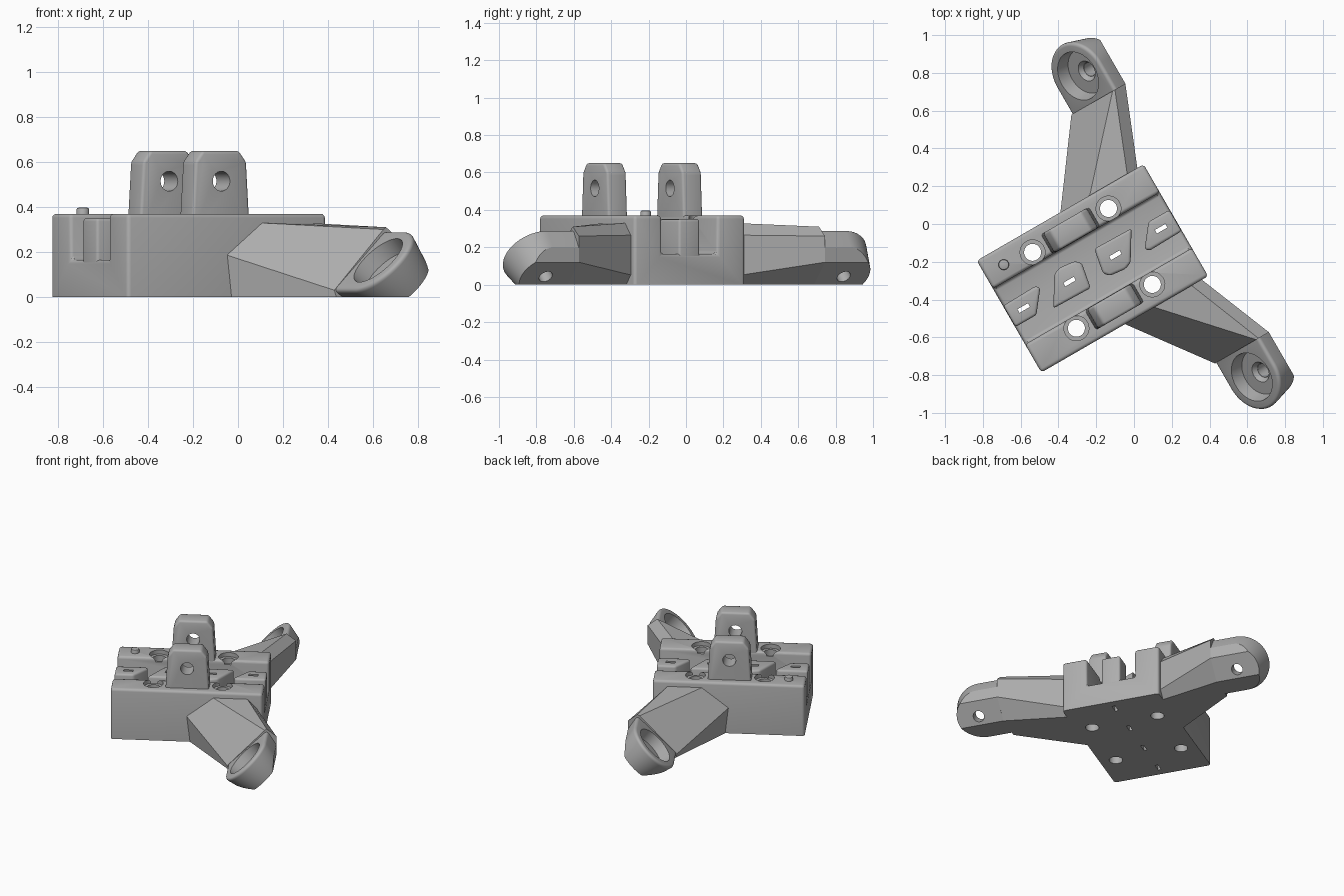
import bpy, bmesh, math
from mathutils import Matrix, Vector

cube = bpy.data.objects.get("Cube")
if cube:
    bpy.data.objects.remove(cube, do_unlink=True)

grey = bpy.data.materials.new("plain_grey")
grey.use_nodes = True
grey.diffuse_color = (0.42, 0.42, 0.42, 1)
grey.node_tree.nodes["Principled BSDF"].inputs["Base Color"].default_value = grey.diffuse_color

# Everything is built along the block's own axes and turned into place at the end
PLACE = Matrix.Translation((-0.22, -0.235, 0)) @ Matrix.Rotation(math.radians(30), 4, "Z")
SIDE = Matrix(((1, 0, 0, 0), (0, 0, 1, 0), (0, 1, 0, 0), (0, 0, 0, 1)))  # profile (x, z) along y
END = Matrix(((0, 0, 1, 0), (1, 0, 0, 0), (0, 1, 0, 0), (0, 0, 0, 1)))   # profile (y, z) along x
MIRROR = Matrix.Scale(-1, 4, (0, 1, 0))
parts = []


def loft(lower, upper):
    """Closed solid between two loops of equal length."""
    bm = bmesh.new()
    a = [bm.verts.new(p) for p in lower]
    b = [bm.verts.new(p) for p in upper]
    n = len(a)
    bm.faces.new(a[::-1])
    bm.faces.new(b)
    for i in range(n):
        j = (i + 1) % n
        bm.faces.new((a[i], a[j], b[j], b[i]))
    bmesh.ops.recalc_face_normals(bm, faces=bm.faces)
    return bm


def prism(profile, low, high, matrix=Matrix()):
    bm = loft([(x, y, low) for x, y in profile], [(x, y, high) for x, y in profile])
    bm.transform(matrix)
    bmesh.ops.recalc_face_normals(bm, faces=bm.faces)
    return bm


def cone(r1, r2, low, high, matrix=Matrix()):
    bm = bmesh.new()
    mid = Matrix.Translation((0, 0, (low + high) / 2))
    bmesh.ops.create_cone(bm, cap_ends=True, segments=40, radius1=r1, radius2=r2,
                          depth=high - low, matrix=matrix @ mid)
    return bm


def round_edges(bm, width, keep, segments=3):
    edges = [e for e in bm.edges if keep(e) and e.calc_face_angle(0) > 0.3]
    bmesh.ops.bevel(bm, geom=edges, offset=width, segments=segments, profile=0.5,
                    affect="EDGES", clamp_overlap=True)


def above(z):
    return lambda e: max(v.co.z for v in e.verts) > z


def finish(name, bm, cutters=()):
    """Make the object and cut the holes into it."""
    mesh = bpy.data.meshes.new(name)
    bm.to_mesh(mesh)
    bm.free()
    obj = bpy.data.objects.new(name, mesh)
    bpy.context.collection.objects.link(obj)
    helpers = []
    for cutter_bm in cutters:
        cutter = finish("cutter", cutter_bm)
        parts.remove(cutter)
        cutter.hide_render = True
        mod = obj.modifiers.new("cut", "BOOLEAN")
        mod.operation, mod.solver, mod.object = "DIFFERENCE", "EXACT", cutter
        helpers.append(cutter)
    if helpers:
        graph = bpy.context.evaluated_depsgraph_get()
        graph.update()
        obj.data = bpy.data.meshes.new_from_object(obj.evaluated_get(graph))
        obj.modifiers.clear()
        for h in helpers:
            bpy.data.objects.remove(h, do_unlink=True)
    obj.data.materials.clear()
    obj.data.materials.append(grey)
    parts.append(obj)
    return obj


def rect(x, y, w, h):
    return [(x - w, y - h), (x + w, y - h), (x + w, y + h), (x - w, y + h)]


def drain(x):
    return prism(rect(x, 0, 0.032, 0.011), -0.1, 0.6)


# Base block with a central channel, bolt holes and drains
channel = [(-0.342, 0), (0.342, 0), (0.342, 0.37), (0.17, 0.37), (0.17, 0.165),
           (-0.17, 0.165), (-0.17, 0.37), (-0.342, 0.37)]
block = prism(channel, -0.51, 0.51, END)
round_edges(block, 0.018, above(0.01))
cuts = [drain(x) for x in (-0.42, -0.14, 0.14, 0.42)]
for x in (-0.232, 0.232):
    for y in (-0.232, 0.232):
        at = Matrix.Translation((x, y, 0))
        cuts += [cone(0.045, 0.045, -0.1, 0.5, at), cone(0.066, 0.066, 0.34, 0.5, at)]
finish("base_block", block, cuts)

# Raised pads in the channel, repeated by half a turn
pad_shapes = {
    "end_pad": (-0.42, [(-0.508, 0.065), (-0.31, 0.07), (-0.29, 0.05), (-0.38, -0.065), (-0.508, -0.065)]),
    "middle_pad": (-0.14, [(-0.285, -0.08), (-0.06, -0.085), (-0.035, 0.05), (-0.06, 0.08),
                           (-0.15, 0.09), (-0.19, 0.075)]),
}
for name, (slot, shape) in pad_shapes.items():
    for turn in (1, -1):
        pad = prism([(x * turn, y * turn) for x, y in shape], 0.15, 0.35)
        round_edges(pad, 0.015, above(0.2))
        finish(name, pad, [drain(slot * turn)])

# Upright lugs with a cross hole
lug_profile = [(-0.15, 0.3), (0.15, 0.3), (0.132, 0.6), (0.095, 0.65), (-0.095, 0.65), (-0.132, 0.6)]
for side in (-1, 1):
    lug = prism(lug_profile, *sorted((side * 0.172, side * 0.292)), SIDE)
    round_edges(lug, 0.014, above(0.35))
    finish("lug", lug, [cone(0.044, 0.044, -0.5, 0.5,
                             Matrix.Translation((0, 0, 0.515)) @ Matrix.Rotation(math.pi / 2, 4, "X"))])

# Locating pin
pin = cone(0.028, 0.028, 0.3, 0.397, Matrix.Translation((-0.397, 0.252, 0)))
round_edges(pin, 0.008, lambda e: all(v.co.z > 0.39 for v in e.verts), 2)
finish("locating_pin", pin)

# Arms and tilted cup heads, one pair on each long side
root = [(0.015, 0), (-0.007, 0.19), (0.17, 0.33), (0.405, 0.33), (0.467, 0.265), (0.467, 0.05), (0.42, 0)]
wrist = [(0.32, 0), (0.31, 0.03), (0.562, 0.3), (0.576, 0.31), (0.64, 0.26), (0.64, 0.12), (0.52, 0)]
s = math.sqrt(0.5)
TILT = Matrix(((s, 0, -s, 0.443), (0, 1, 0, 0.92), (s, 0, s, 0.163), (0, 0, 0, 1)))
RADIUS, THICK, BACK = 0.19, 0.17, -0.16


def head_loop(r, depth):
    arc = [(r * math.cos(math.pi * i / 32), r * math.sin(math.pi * i / 32), depth) for i in range(33)]
    return arc + [(-r, BACK, depth), (r, BACK, depth)]


for side, turn in (("back", Matrix()), ("front", MIRROR)):
    arm = loft([(x, 0.33, z) for x, z in root], [(x, 0.76, z) for x, z in wrist])
    head = loft(head_loop(RADIUS * 0.8, -THICK), head_loop(RADIUS, 0))
    round_edges(head, 0.022, lambda e: all(v.co.z > -0.01 for v in e.verts)
                and not all(v.co.y < BACK + 0.01 for v in e.verts), 4)
    head.transform(TILT)
    for co, no in (((0.64, 0, 0), (1, 0, 0)), ((0, 0, 0), (0, 0, -1))):
        bmesh.ops.bisect_plane(head, geom=head.verts[:] + head.edges[:] + head.faces[:],
                               plane_co=co, plane_no=no, clear_outer=True)
        bmesh.ops.holes_fill(head, edges=[e for e in head.edges if e.is_boundary])
    cuts = [cone(0.125, 0.14, -0.075, 0.02, TILT), cone(0.04, 0.06, -0.1, -0.07, TILT),
            cone(0.038, 0.038, -0.3, 0.05, TILT)]
    for bm in [arm, head] + cuts:
        bm.transform(turn)
        bmesh.ops.recalc_face_normals(bm, faces=bm.faces)
    finish(side + "_arm", arm)
    finish(side + "_cup_head", head, cuts)

# Turn into place and shade
for obj in parts:
    obj.data.transform(PLACE)
    obj.data.shade_smooth()
    obj.data.set_sharp_from_angle(angle=math.radians(32))
